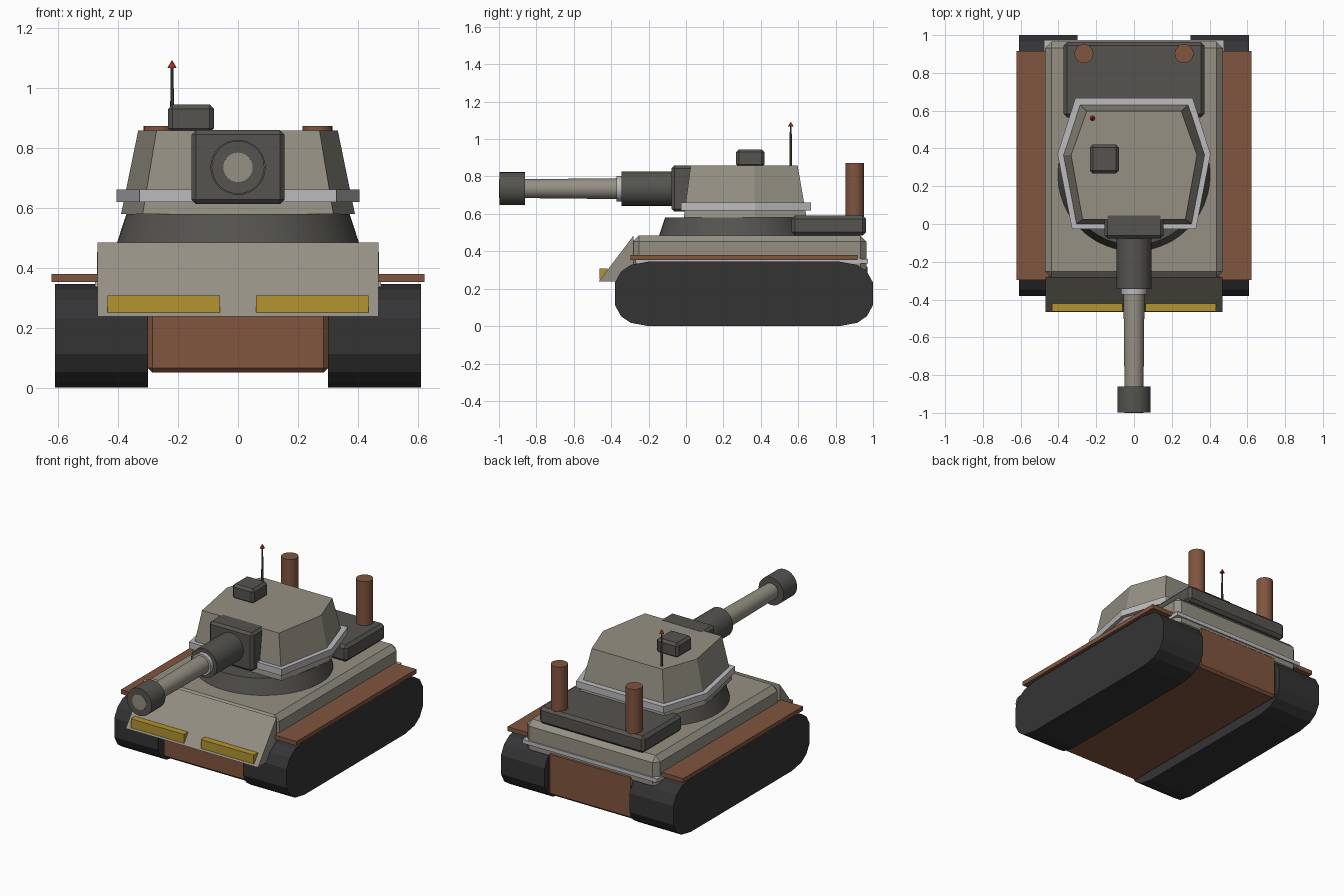
import bpy, bmesh, math
from mathutils import Matrix, Vector

if "Cube" in bpy.data.objects:
    bpy.data.objects.remove(bpy.data.objects["Cube"])


def material(name, rgb):
    m = bpy.data.materials.new(name)
    m.diffuse_color = (*rgb, 1)
    m.use_nodes = True
    m.node_tree.nodes["Principled BSDF"].inputs["Base Color"].default_value = m.diffuse_color
    return m


KHAKI = material("khaki", (0.30, 0.28, 0.23))
DARK = material("dark_metal", (0.09, 0.088, 0.078))
RUBBER = material("rubber", (0.035, 0.034, 0.036))
RUST = material("rust", (0.22, 0.09, 0.05))
STEEL = material("steel", (0.50, 0.50, 0.52))
AMBER = material("amber", (0.45, 0.30, 0.03))
RED = material("red", (0.6, 0.05, 0.03))


def finish(name, bm, mat, bevel=0, mirror=False, smooth=False):
    bmesh.ops.recalc_face_normals(bm, faces=bm.faces)
    me = bpy.data.meshes.new(name)
    bm.to_mesh(me)
    bm.free()
    me.materials.append(mat)
    ob = bpy.data.objects.new(name, me)
    bpy.context.collection.objects.link(ob)
    if bevel:
        mod = ob.modifiers.new("Bevel", 'BEVEL')
        mod.width = bevel
        mod.segments = 1
    if mirror:
        ob.modifiers.new("Mirror", 'MIRROR')
    if smooth:
        bpy.ops.object.select_all(action='DESELECT')
        ob.select_set(True)
        bpy.context.view_layer.objects.active = ob
        bpy.ops.object.shade_smooth_by_angle(angle=math.radians(35))
    return ob


def box(name, lo, hi, mat, **kw):
    lo, hi = Vector(lo), Vector(hi)
    bm = bmesh.new()
    bmesh.ops.create_cube(bm, size=1, matrix=Matrix.Translation((lo + hi) / 2)
                          @ Matrix.Diagonal((*(hi - lo), 1)))
    return finish(name, bm, mat, **kw)


def loft(name, lower, upper, mat, **kw):
    # closed solid between two matching outlines
    bm = bmesh.new()
    a = [bm.verts.new(p) for p in lower]
    b = [bm.verts.new(p) for p in upper]
    bm.faces.new(a)
    bm.faces.new(b)
    n = len(a)
    for i in range(n):
        bm.faces.new((a[i], a[(i + 1) % n], b[(i + 1) % n], b[i]))
    return finish(name, bm, mat, **kw)


def side_prism(name, pts, x0, x1, mat, **kw):
    return loft(name, [(x0, y, z) for y, z in pts],
                [(x1, y, z) for y, z in pts], mat, **kw)


def rod(name, start, end, r1, r2, mat, sides=32, **kw):
    start, end = Vector(start), Vector(end)
    d = end - start
    bm = bmesh.new()
    bmesh.ops.create_cone(bm, cap_ends=True, segments=sides, radius1=r1, radius2=r2,
                          depth=d.length, matrix=Matrix.Translation((start + end) / 2)
                          @ d.to_track_quat('Z', 'Y').to_matrix().to_4x4())
    return finish(name, bm, mat, smooth=True, **kw)


def hexagon(back, mid, front, z):
    half = [back, mid, front]
    return ([(x, y, z) for x, y in half] + [(-x, y, z) for x, y in reversed(half)])


# tracks: long rounded profile
cap = [(0.18, -0.1725), (0.085, -0.155), (0.033, -0.12), (0, -0.06),
       (0, 0.06), (0.033, 0.12), (0.085, 0.155), (0.18, 0.1725)]
track = ([(-0.38 + dy, 0.1725 + z) for dy, z in cap]
         + [(1.0 - dy, 0.1725 + z) for dy, z in reversed(cap)])
side_prism("track", track, 0.30, 0.61, RUBBER, mirror=True)

# hull
box("lower_hull", (-0.30, -0.34, 0.05), (0.30, 0.97, 0.33), RUST, bevel=0.015)
box("upper_hull", (-0.47, -0.285, 0.27), (0.47, 0.965, 0.485), KHAKI, bevel=0.033)
box("hull_trim", (-0.477, -0.27, 0.335), (0.477, 0.973, 0.36), STEEL)
side_prism("front_plate", [(-0.467, 0.238), (-0.28, 0.238), (-0.28, 0.485)],
           -0.468, 0.468, KHAKI)
box("front_lamp", (0.06, -0.462, 0.25), (0.435, -0.42, 0.307), AMBER, mirror=True)
box("fender", (0.45, -0.296, 0.353), (0.622, 0.917, 0.38), RUST, mirror=True)

# rear deck and exhausts
box("engine_deck", (-0.372, 0.565, 0.485), (0.372, 0.963, 0.592), DARK, bevel=0.018)
rod("exhaust", (0.265, 0.902, 0.58), (0.265, 0.902, 0.873), 0.05, 0.05, RUST,
    sides=24, mirror=True)

# turret
rod("turret_ring", (0, 0.26, 0.48), (0, 0.26, 0.58), 0.405, 0.372, DARK, sides=48)
loft("turret_body",
     hexagon((0.30, 0.645), (0.39, 0.365), (0.318, -0.012), 0.58),
     hexagon((0.25, 0.597), (0.333, 0.365), (0.272, 0.025), 0.858), KHAKI)
band = [(0.31, 0.668), (0.405, 0.37), (0.328, -0.027)]
loft("turret_band", hexagon(*band, 0.619), hexagon(*band, 0.661), STEEL)
box("roof_sight", (-0.233, 0.268, 0.85), (-0.08, 0.42, 0.945), DARK, bevel=0.015)

# gun
Z = 0.735
box("gun_mantlet", (-0.155, -0.077, 0.612), (0.155, 0.06, 0.859), DARK, bevel=0.015)
rod("gun_sleeve", (0, -0.05, Z), (0, -0.345, Z), 0.092, 0.092, DARK)
rod("gun_collar", (0, -0.33, Z), (0, -0.372, Z), 0.068, 0.068, STEEL)
rod("gun_barrel", (0, -0.34, Z), (0, -1.0, Z), 0.056, 0.049, KHAKI)
rod("muzzle", (0, -0.86, Z), (0, -0.998, Z), 0.088, 0.088, DARK)

# antenna
rod("antenna", (-0.22, 0.56, 0.85), (-0.22, 0.56, 1.07), 0.007, 0.005, DARK, sides=8)
rod("antenna_tip", (-0.22, 0.56, 1.067), (-0.22, 0.56, 1.092), 0.015, 0.001, RED, sides=8)
